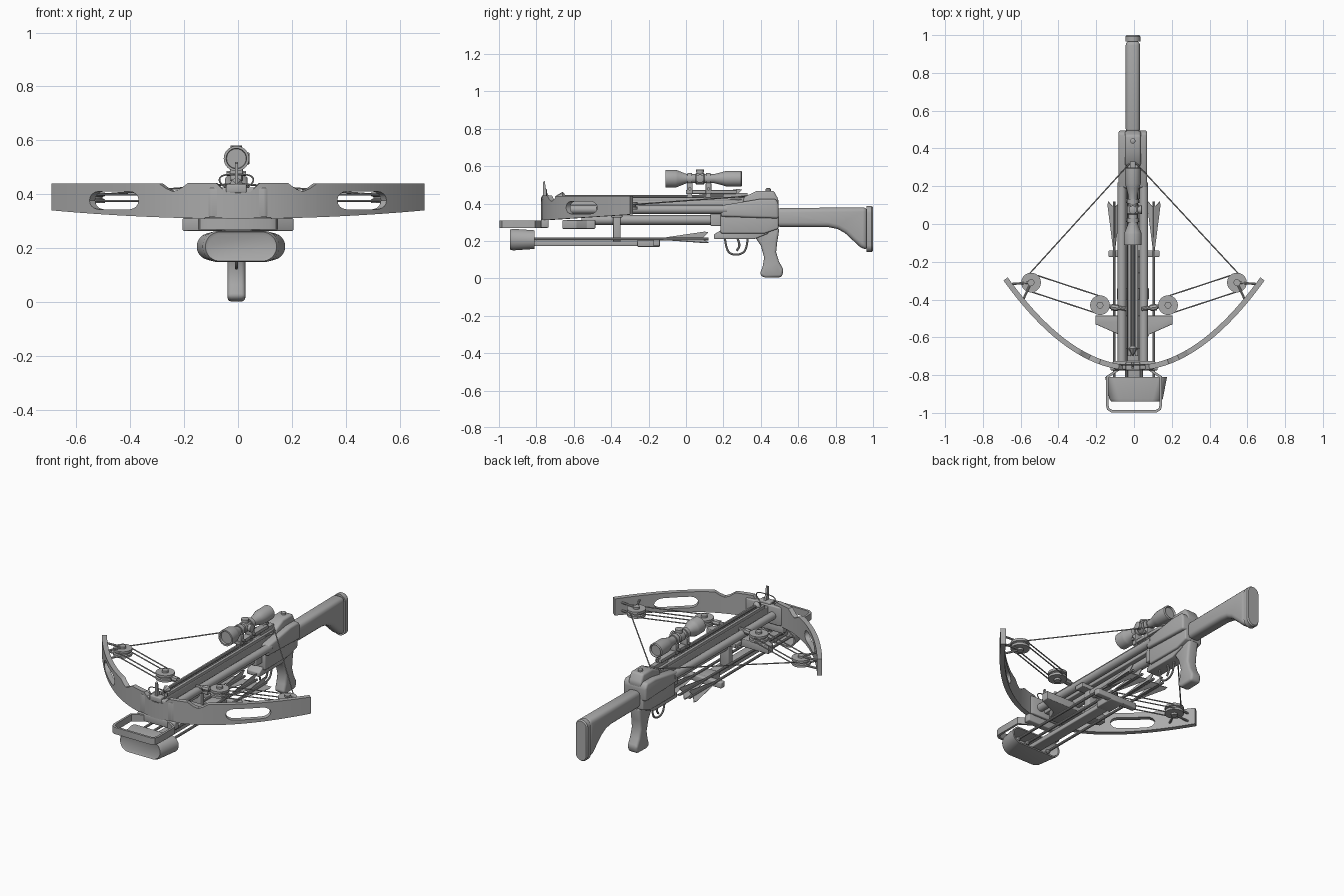
import bpy, bmesh, math
from mathutils import Vector

old = bpy.data.objects.get("Cube")
if old:
    bpy.data.objects.remove(old)

grey = bpy.data.materials.new("mid_grey")
grey.use_nodes = True
grey.diffuse_color = (0.4, 0.4, 0.4, 1)
grey.node_tree.nodes["Principled BSDF"].inputs["Base Color"].default_value = (0.4, 0.4, 0.4, 1)

CX = -0.006  # centre line of the barrel


def add_mesh(name, mesh, bevel=0, solid=0):
    mesh.materials.clear()
    mesh.materials.append(grey)
    ob = bpy.data.objects.new(name, mesh)
    bpy.context.scene.collection.objects.link(ob)
    if solid:
        m = ob.modifiers.new("thickness", "SOLIDIFY")
        m.thickness, m.offset = solid, 0
    if bevel:
        m = ob.modifiers.new("soft_edges", "BEVEL")
        m.width, m.segments, m.limit_method = bevel, 3, "ANGLE"
    if solid or bevel:
        graph = bpy.context.evaluated_depsgraph_get()
        ob.data = bpy.data.meshes.new_from_object(ob.evaluated_get(graph))
        ob.modifiers.clear()
    ob.data.shade_smooth()
    ob.data.set_sharp_from_angle(angle=math.radians(35))
    return ob


def finish(name, bm, **kw):
    bmesh.ops.remove_doubles(bm, verts=bm.verts, dist=1e-5)
    bmesh.ops.recalc_face_normals(bm, faces=bm.faces)
    mesh = bpy.data.meshes.new(name)
    bm.to_mesh(mesh)
    bm.free()
    return add_mesh(name, mesh, **kw)


def loft(name, rings, **kw):
    """Skin a series of closed rings and cap both ends."""
    bm = bmesh.new()
    vs = [[bm.verts.new(p) for p in r] for r in rings]
    n = len(vs[0])
    for a, b in zip(vs, vs[1:]):
        for i in range(n):
            bm.faces.new((a[i], a[(i + 1) % n], b[(i + 1) % n], b[i]))
    bm.faces.new(vs[0])
    bm.faces.new(vs[-1])
    return finish(name, bm, **kw)


def prism(name, pts, axis, lo, hi, bevel=0):
    """Extrude an outline along x or z."""
    place = {"x": lambda p, t: (t, p[0], p[1]), "z": lambda p, t: (p[0], p[1], t)}[axis]
    return loft(name, [[place(p, t) for p in pts] for t in (lo, hi)], bevel=bevel)


def box(name, x, y, z, bevel=0):
    return prism(name, [(x[0], y[0]), (x[1], y[0]), (x[1], y[1]), (x[0], y[1])], "z", *z, bevel=bevel)


def rounded(y, cx, cz, hx, hz, r):
    """Ring of a rounded rectangle facing along y."""
    ring = []
    for k in range(32):
        a = 2 * math.pi * (k + .5) / 32
        c, s = math.cos(a), math.sin(a)
        ring.append((cx + math.copysign(hx - r, c) + r * c, y, cz + math.copysign(hz - r, s) + r * s))
    return ring


def lathe(name, origin, direction, profile, sides=24):
    """Profile of (distance, radius) pairs turned about an axis."""
    d = Vector(direction).normalized()
    u = d.orthogonal().normalized()
    w = d.cross(u)
    turn = [2 * math.pi * i / sides for i in range(sides)]
    return loft(name, [[Vector(origin) + d * t + (u * math.cos(a) + w * math.sin(a)) * r
                        for a in turn] for t, r in profile])


def rod(name, p, q, r, sides=16):
    d = Vector(q) - Vector(p)
    return lathe(name, p, d, [(0, r), (d.length, r)], sides)


def wire(name, pts, r):
    cu = bpy.data.curves.new(name, "CURVE")
    cu.dimensions, cu.bevel_depth, cu.bevel_resolution = "3D", r, 2
    s = cu.splines.new("NURBS")
    s.points.add(len(pts) - 1)
    for sp, p in zip(s.points, pts):
        sp.co = (*p, 1)
    s.use_endpoint_u, s.order_u = True, 3
    tmp = bpy.data.objects.new(name + "_path", cu)
    mesh = bpy.data.meshes.new_from_object(tmp)
    bpy.data.objects.remove(tmp)
    return add_mesh(name, mesh)


def lerp(table, x):
    for (a, va), (b, vb) in zip(table, table[1:]):
        if x <= b:
            return va + (vb - va) * (x - a) / (b - a)
    return table[-1][1]


# Bow: a curved sheet with rounded slots, thickened
TOP = [(0, .405), (.045, .41), (.08, .443), (.18, .443), (.21, .42), (.235, .411),
       (.26, .422), (.285, .44), (.68, .44)]


def bow_y(x):
    return -.762 + .485 * (x / .69) ** 2


def slot_half(x):
    d = min(x - .36, .54 - x)
    return 0 if d <= 0 else .033 * math.sqrt(1 - (1 - min(d / .033, 1)) ** 2)


stations = sorted({a for a, _ in TOP} | {round(.02 * i, 3) for i in range(34)} |
                  {e + s * k for e, s in ((.36, 1), (.54, -1)) for k in (0, .003, .009, .02, .033)})
bm = bmesh.new()
columns = []
for x in [-s for s in stations[:0:-1]] + stations:
    a, h = abs(x), slot_half(abs(x))
    levels = (.31 + .032 * (a / .69) ** 2, .378 - h, .378 + h, lerp(TOP, a))
    columns.append([bm.verts.new((x, bow_y(a), z)) for z in levels])
for c, d in zip(columns, columns[1:]):
    for k in (0, 2):
        bm.faces.new((c[k], d[k], d[k + 1], c[k + 1]))
finish("bow", bm, solid=.028)

# Riser behind the bow centre, block under it, tapered cross plate
prism("riser", [(-.14, -.745), (-.1, -.77), (.1, -.77), (.14, -.745), (.1, -.725), (-.1, -.725)], "z", .315, .425, .006)
box("riser_foot", (-.125, .125), (-.775, -.735), (.27, .315), .006)
prism("cross_plate", [(-.205, -.485), (.205, -.485), (.205, -.53), (.08, -.585), (.05, -.66), (-.05, -.66),
                      (-.08, -.585), (-.205, -.53)], "z", .265, .312, .004)

# Foot stirrup ribbon
path = [(.075, -.765), (.142, -.81), (.142, -.96), (.136, -.98), (.118, -.991)]
path += [(-x, y) for x, y in path[::-1]]
bm = bmesh.new()
cols = [[bm.verts.new((x, y, z)) for z in (.27, .31)] for x, y in path]
for a, b in zip(cols, cols[1:]):
    bm.faces.new((a[0], b[0], b[1], a[1]))
finish("stirrup", bm, solid=.014)

# Barrel, twin side tubes, lower tube
box("rail", (CX - .03, CX + .03), (-.75, .4), (.345, .415), .004)
for s, side in ((1, "left"), (-1, "right")):
    rod(side + "_side_tube", (CX + s * .058, -.74, .368), (CX + s * .058, .22, .368), .023)
    box(side + "_rail_lip", (CX + s * .019 - .009, CX + s * .019 + .009), (-.7, .4), (.41, .432), .003)
rod("lower_tube", (CX, -.56, .312), (CX, .2, .312), .026)
box("lower_tube_collar", (CX - .035, CX + .035), (.13, .2), (.28, .35), .006)

# Receiver
prism("receiver_body", [(.185, .33), (.19, .39), (.4, .425), (.48, .425), (.495, .4), (.495, .32)],
      "x", CX - .076, CX + .076, .012)
prism("receiver_lower", [(.185, .24), (.185, .35), (.494, .35), (.494, .265), (.42, .24)],
      "x", CX - .056, CX + .056, .008)
prism("receiver_cover", [(.3, .38), (.31, .435), (.38, .468), (.47, .468), (.495, .42), (.49, .36)],
      "x", CX - .042, CX + .042, .012)
prism("trigger_housing", [(.15, .21), (.15, .235), (.19, .26), (.45, .28), (.44, .24), (.365, .21)],
      "x", CX - .042, CX + .042, .005)
lathe("cover_button", (CX, .44, .46), (0, 0, 1), [(0, .014), (.018, .014), (.022, .008)], 16)

# Grip and trigger
prism("grip", [(.33, .245), (.37, .22), (.4, .175), (.418, .11), (.41, .065), (.394, .02), (.42, .003), (.512, .006),
               (.522, .045), (.497, .09), (.482, .14), (.488, .195), (.5, .27)], "x", CX - .033, CX + .033, .014)
wire("trigger_guard", [(CX, y, z) for y, z in ((.208, .215), (.215, .15), (.25, .124), (.3, .13), (.325, .16), (.33, .215))], .0055)
wire("trigger", [(CX, y, z) for y, z in ((.275, .215), (.285, .19), (.285, .165), (.27, .148))], .006)

# Shoulder stock and rounded butt pad
prism("stock", [(.48, .275), (.48, .375), (.97, .38), (.97, .148), (.93, .168), (.89, .205), (.85, .242), (.81, .264), (.76, .274)],
      "x", CX - .038, CX + .038, .024)
loft("butt_pad", [rounded(y, CX, .263, w, w + .083, w) for y, w in ((.965, .04), (.992, .04), (1, .034))])

# Scope with mounts and turrets
SZ = .533
lathe("scope_tube", (CX, -.11, SZ), (0, 1, 0),
      [(.012, .036), (0, .038), (0, .047), (.055, .047), (.065, .044), (.115, .024), (.26, .024), (.3, .034),
       (.325, .042), (.405, .042), (.41, .036), (.4, .032)], 32)
lathe("scope_saddle", (CX, .05, SZ), (0, 1, 0), [(0, .026), (.006, .031), (.044, .031), (.05, .026)])
for name, d in (("top", (0, 0, 1)), ("side", (1, 0, 0))):
    lathe(name + "_turret", (CX, .075, SZ), d, [(0, .019), (.036, .019), (.036, .022), (.047, .022), (.049, .018)], 20)
box("scope_base", (CX - .02, CX + .02), (0, .27), (.452, .472), .003)
box("scope_base_riser", (CX - .014, CX + .014), (.2, .33), (.42, .455))
for y in (.02, .12):
    lathe("scope_ring", (CX, y - .012, SZ), (0, 1, 0), [(0, .031), (.024, .031)])
    box("ring_foot", (CX - .024, CX + .024), (y - .015, y + .015), (.45, .51), .004)
    rod("ring_clamp", (CX - .036, y, .478), (CX + .036, y, .478), .009, 10)
    box("base_post", (CX - .012, CX + .012), (y - .012, y + .012), (.42, .455))

# Front sight and bolt rest
box("sight_base", (CX - .038, CX + .038), (-.775, -.73), (.405, .438), .006)
prism("sight_post", [(-.765, .43), (-.765, .515), (-.755, .52), (-.748, .47), (-.73, .43)], "x", CX - .006, CX + .006)
wire("bolt_rest", [(CX + x, -.745, z) for x, z in ((-.03, .42), (-.065, .44), (-.06, .472), (0, .475), (.06, .472), (.065, .44), (.03, .42))], .003)


def bolt(name, x, z, y0, y1, head):
    """Shaft, cone tip and three tapered vanes."""
    rod(name + "_shaft", (x, y0, z), (x, y1, z), .0075, 10)
    lathe(name + "_tip", (x, y0 - .05, z), (0, 1, 0), [(0, .001), (.04, head), (.055, .008)], 8)
    for k in range(3):
        a = math.pi / 2 + k * 2 * math.pi / 3
        dx, dz = math.cos(a), math.sin(a)
        pts = [(y1 - .25, .006), (y1 - .02, .04), (y1, .036), (y1 - .03, .006)]
        loft(name + "_vane", [[(x + dx * r - dz * t, y, z + dz * r + dx * t) for y, r in pts]
                              for t in (-.002, .002)])


# Loaded bolt and quiver bolts
bolt("loaded_bolt", CX, .438, -.65, .3, .024)
for x in (-.105, -.04, .04, .105):
    bolt("quiver_bolt", x, .21, -.84, .12, .014)

# Quiver: open-backed hood, bar, gripper, bracket
loft("quiver_hood", [rounded(y, .011, .207, w, h, h) for y, w, h in (
    (-.935, .122, .042), (-.94, .132, .054), (-.925, .142, .058),
    (-.81, .164, .05), (-.81, .155, .042), (-.91, .127, .044))])
box("quiver_bar", (-.033, .033), (-.92, -.14), (.172, .198), .005)
box("quiver_gripper", (-.135, .135), (-.175, -.14), (.172, .207), .005)
box("quiver_block", (-.045, .045), (-.26, -.14), (.168, .205), .005)
box("quiver_bracket", (CX - .03, CX + .03), (-.39, -.35), (.19, .35), .005)
box("bracket_clamp", (CX - .085, CX + .085), (-.4, -.34), (.325, .35), .004)

# Pulleys, cables and string, mirrored
PULLEY = [(-.02, .02), (-.02, .052), (-.006, .052), (-.003, .044), (.003, .044), (.006, .052), (.02, .052), (.02, .02)]
for s, side in ((1, "left"), (-1, "right")):
    outer, inner = Vector((s * .545, -.31, .388)), Vector((s * .18, -.43, .388))
    for label, c in (("outer", outer), ("inner", inner)):
        lathe(side + "_" + label + "_pulley", c, (0, 0, 1), PULLEY, 28)
        rod(side + "_" + label + "_axle", c - Vector((0, 0, .032)), c + Vector((0, 0, .032)), .018, 16)
    n = Vector((-.312, s * .95, 0)) * .046
    for dz in (-.012, .012):
        for sign in (1, -1):
            off = n * sign + Vector((0, 0, dz))
            rod(side + "_cable", outer + off, inner + off, .0035, 8)
        for bx in (.59, .66):
            rod(side + "_pulley_bracket", outer + Vector((0, 0, dz * 2)), (s * bx, bow_y(bx), .388 + dz * 2), .006, 8)
    rod(side + "_inner_arm", inner, (s * .04, -.45, .388), .011, 10)
    rod(side + "_arm_nut", (s * .12, -.44, .388), (s * .085, -.445, .388), .017, 8)
    rod(side + "_string", outer + Vector((s * .01, .045, .008)), (CX, .34, .44), .0035, 8)
